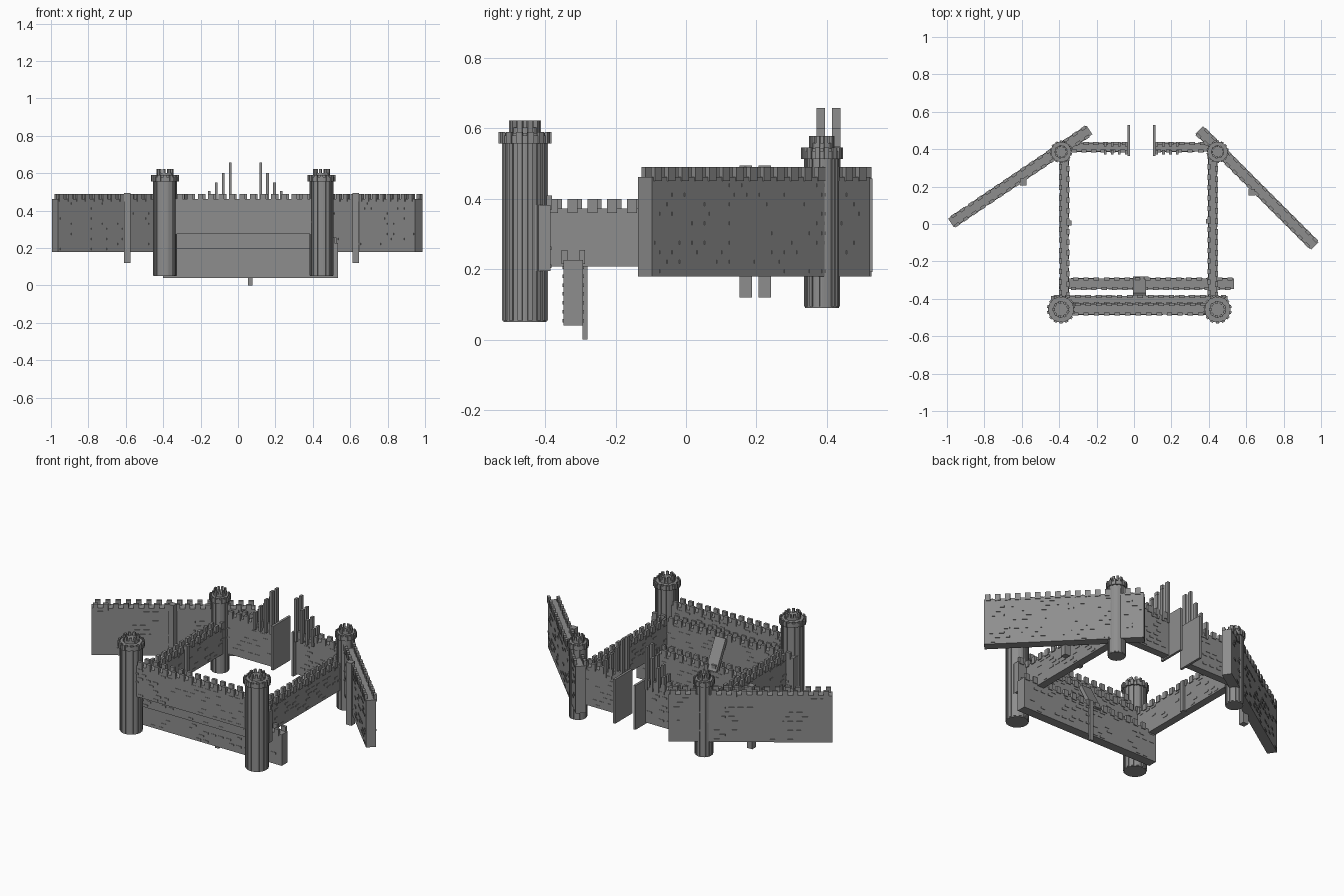
import bpy, bmesh, math, random
from mathutils import Matrix, Vector

if "Cube" in bpy.data.objects:
    bpy.data.objects.remove(bpy.data.objects["Cube"])

random.seed(4)
stone = bpy.data.materials.new("grey stone")
stone.diffuse_color = (0.27, 0.27, 0.27, 1)
stone.use_nodes = True
stone.node_tree.nodes["Principled BSDF"].inputs["Base Color"].default_value = stone.diffuse_color


def box(bm, c, s, rot=None):
    m = Matrix.Translation(Vector(c))
    if rot is not None:
        m = m @ rot
    bmesh.ops.create_cube(bm, size=1, matrix=m @ Matrix.Diagonal((*s, 1)))


def finish(bm, name, matrix=None):
    me = bpy.data.meshes.new(name)
    if matrix is not None:
        bm.transform(matrix)
    bm.to_mesh(me)
    bm.free()
    me.materials.append(stone)
    ob = bpy.data.objects.new(name, me)
    bpy.context.collection.objects.link(ob)
    return ob


def wall(name, p, q, z0, z1, thick, tooth=0.028, step=0.055):
    """Wall from p to q with a merlon row on each edge and slightly raised bricks."""
    p, q = Vector((*p, 0)), Vector((*q, 0))
    d = q - p
    length = d.length
    bm = bmesh.new()
    body = z1 - tooth
    t = thick - 0.010
    box(bm, (length / 2, 0, (z0 + body) / 2), (length, t, body - z0))
    # merlons
    n = max(2, round(length / step))
    for i in range(n):
        x = (i + 0.5) * length / n
        for s in (-1, 1):
            box(bm, (x + s * 0.006, s * (thick / 2 - 0.008), z1 - tooth / 2 - 0.006),
                (step * 0.52, 0.016, tooth + 0.012))
    # raised bricks
    rows = int((body - z0) / 0.026)
    for r in range(rows):
        z = z0 + 0.014 + r * (body - z0 - 0.01) / rows
        for i in range(int(length / 0.05)):
            x = 0.03 + i * 0.05 + (r % 2) * 0.02
            if x < length - 0.02 and random.random() < 0.35:
                for s in (-1, 1):
                    box(bm, (x, s * t / 2, z), (0.032, 0.005, 0.010))
    m = Matrix.Translation(p) @ Matrix.Rotation(math.atan2(d.y, d.x), 4, 'Z')
    return finish(bm, name, m)


def ring(bm, c, r, z0, z1, n, w, depth):
    for i in range(n):
        a = 2 * math.pi * (i + 0.5) / n
        box(bm, (c[0] + r * math.cos(a), c[1] + r * math.sin(a), (z0 + z1) / 2),
            (depth, w, z1 - z0), Matrix.Rotation(a, 4, 'Z'))


def drum(bm, c, r, z0, z1, sides=20):
    bmesh.ops.create_cone(bm, cap_ends=True, segments=sides, radius1=r, radius2=r, depth=z1 - z0,
                          matrix=Matrix.Translation((*c, (z0 + z1) / 2)))


def tower(name, c, r, z0, z1):
    """Ribbed drum, toothed collar and a smaller crown of merlons."""
    bm = bmesh.new()
    drum(bm, c, r * 0.94, z0, z1 - 0.035)
    ring(bm, c, r * 0.94, z0 + 0.004, z1 - 0.05, 14, r * 0.2, r * 0.12)
    drum(bm, c, r * 1.08, z1 - 0.065, z1 - 0.042)
    ring(bm, c, r * 1.08, z1 - 0.065, z1 - 0.032, 14, r * 0.26, r * 0.16)
    drum(bm, c, r * 0.66, z1 - 0.045, z1 - 0.020)
    ring(bm, c, r * 0.60, z1 - 0.035, z1, 9, r * 0.22, r * 0.2)
    finish(bm, name)


def block(name, c, s, rot=None):
    bm = bmesh.new()
    box(bm, c, s, rot)
    return finish(bm, name)


# corner towers
for side, x in (("left", -0.39), ("right", 0.447)):
    tower("front_tower_" + side, (x, -0.457), 0.065, 0.05, 0.622)
    tower("back_tower_" + side, (x, 0.386), 0.051, 0.09, 0.578)

# three stepped front walls
wall("outer_front_wall", (-0.39, -0.455), (0.447, -0.455), 0.275, 0.49, 0.066)
wall("middle_front_wall", (-0.445, -0.407), (0.50, -0.407), 0.195, 0.41, 0.054)
wall("inner_front_wall", (-0.40, -0.32), (0.535, -0.32), 0.04, 0.255, 0.066)

# side walls
wall("left_wall", (-0.372, -0.40), (-0.372, 0.385), 0.208, 0.40, 0.056)
wall("right_wall", (0.42, -0.40), (0.42, 0.385), 0.208, 0.40, 0.056)

# back walls either side of the gate
wall("back_wall_left", (-0.39, 0.41), (-0.03, 0.41), 0.20, 0.46, 0.056)
wall("back_wall_right", (0.107, 0.41), (0.447, 0.41), 0.20, 0.46, 0.056)

# angled wing walls
wall("left_wing_wall", (-0.978, 0.005), (-0.238, 0.503), 0.18, 0.49, 0.066)
wall("right_wing_wall", (0.348, 0.503), (0.967, -0.117), 0.18, 0.49, 0.066)

# gate doors
for side, x in (("left", -0.028), ("right", 0.108)):
    block("gate_door_" + side, (x, 0.447, 0.325), (0.014, 0.165, 0.265))

# stepped posts rising toward the gate
bm = bmesh.new()
for i, top in enumerate((0.658, 0.60, 0.55, 0.505)):
    for x in (-0.042 - i * 0.037, 0.121 + i * 0.037):
        for y in (0.383, 0.427):
            box(bm, (x, y, (0.40 + top) / 2), (0.014, 0.024, top - 0.40))
finish(bm, "gate_posts")

# support piers against the walls
block("left_wing_pier", (-0.592, 0.224, 0.307), (0.036, 0.036, 0.375))
block("right_wing_pier", (0.629, 0.170, 0.307), (0.036, 0.036, 0.375))
block("left_wall_pier", (-0.347, 0.005, 0.30), (0.026, 0.026, 0.19))
block("right_wall_pier", (0.398, 0.015, 0.30), (0.026, 0.026, 0.19))
block("inner_wall_pier", (0.065, -0.287, 0.125), (0.024, 0.014, 0.25))

# leaning ramp between the front walls
block("ramp", (0.03, -0.335, 0.30), (0.07, 0.022, 0.19), Matrix.Rotation(math.radians(28), 4, 'X'))
